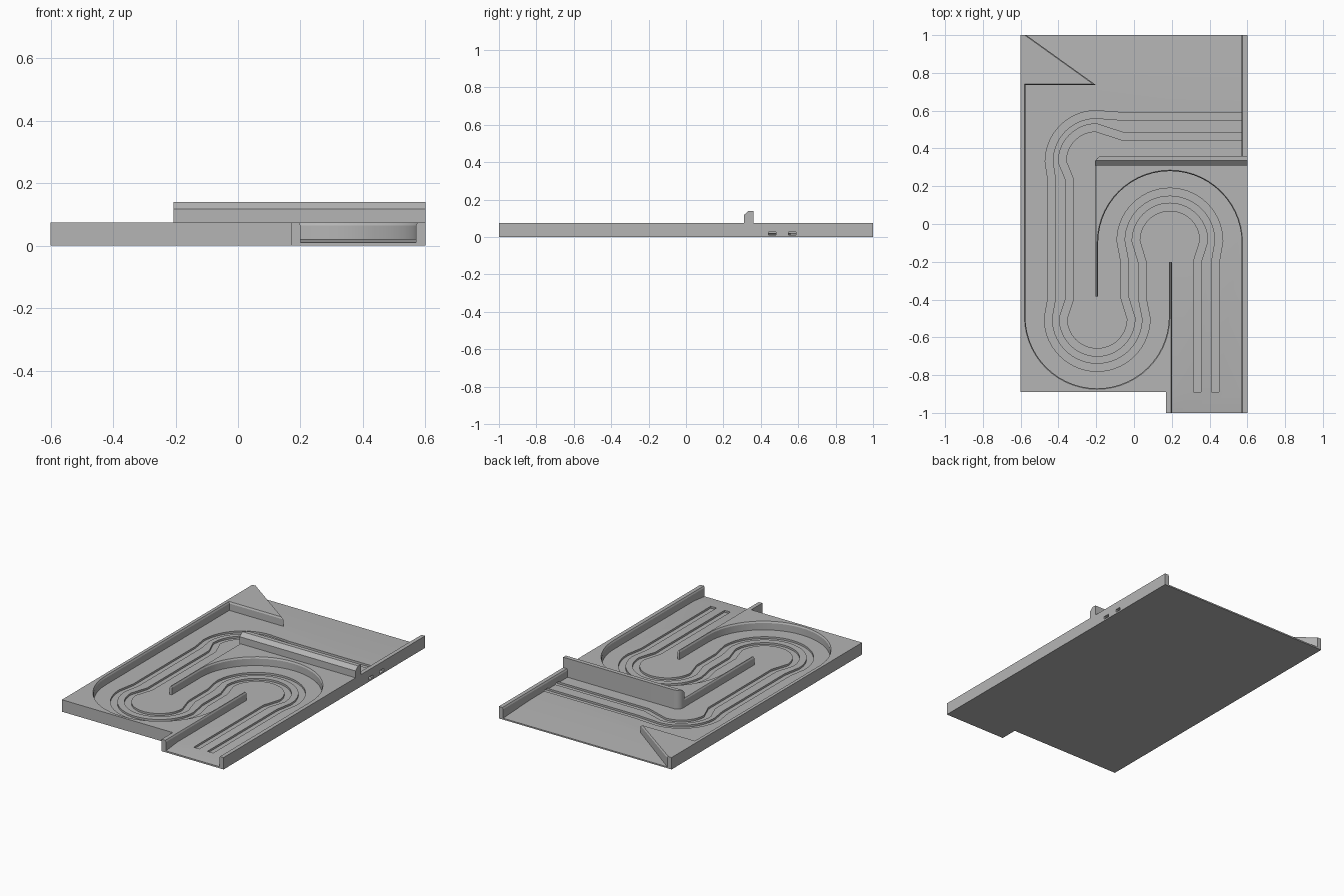
import bpy, bmesh
from math import sin, cos, radians
from mathutils import Vector

if "Cube" in bpy.data.objects:
    bpy.data.objects.remove(bpy.data.objects["Cube"], do_unlink=True)

grey = bpy.data.materials.new("plain_grey")
grey.use_nodes = True
grey.diffuse_color = (0.46, 0.46, 0.46, 1)
grey.node_tree.nodes["Principled BSDF"].inputs["Base Color"].default_value = grey.diffuse_color

FLOOR, SLOT, TOP = 0.022, 0.01, 0.075


def arc(cx, cy, r, a0, a1, steps=28):
    angles = [radians(a0 + (a1 - a0) * i / steps) for i in range(steps + 1)]
    return [(cx + r * cos(a), cy + r * sin(a)) for a in angles]


def offset(points, d, closed=True):
    """Shift a path to its right-hand side with mitred corners."""
    pts = [Vector(p) for p in points]
    out = []
    for i, p in enumerate(pts):
        before = pts[i - 1] if closed or i else None
        after = pts[(i + 1) % len(pts)] if closed or i < len(pts) - 1 else None
        normals = []
        for a, b in ((before, p), (p, after)):
            if a is not None and b is not None:
                t = (b - a).normalized()
                normals.append(Vector((t.y, -t.x)))
        n, m = normals[0], normals[-1]
        out.append(tuple(p + (n + m) * d / (1 + n.dot(m))))
    return out


def loft(name, levels):
    """Solid through rings; each level is a flat outline and a height or height rule."""
    bm = bmesh.new()
    rings = []
    for outline, z in levels:
        rings.append([bm.verts.new((x, y, z(y) if callable(z) else z)) for x, y in outline])
    for low, high in zip(rings, rings[1:]):
        n = len(low)
        for i in range(n):
            j = (i + 1) % n
            bm.faces.new((low[i], low[j], high[j], high[i]))
    bm.faces.new(rings[0][::-1])
    bm.faces.new(rings[-1])
    bmesh.ops.recalc_face_normals(bm, faces=bm.faces)
    mesh = bpy.data.meshes.new(name)
    bm.to_mesh(mesh)
    bm.free()
    mesh.materials.append(grey)
    obj = bpy.data.objects.new(name, mesh)
    bpy.context.collection.objects.link(obj)
    return obj


def activate(obj):
    bpy.ops.object.select_all(action='DESELECT')
    obj.select_set(True)
    bpy.context.view_layer.objects.active = obj


def cut(target, cutter):
    cutter.hide_render = True
    mod = target.modifiers.new("cut", 'BOOLEAN')
    mod.operation, mod.solver, mod.object = 'DIFFERENCE', 'EXACT', cutter
    activate(target)
    bpy.ops.object.modifier_apply(modifier=mod.name)
    bpy.data.objects.remove(cutter, do_unlink=True)


# Solid tray block with the entry tongue at the front
outline = [(-0.6, -0.89), (0.17, -0.89), (0.17, -1), (0.6, -1), (0.6, 1), (-0.6, 1)]
tray = loft("track_tray", [(outline, 0), (outline, TOP)])

# Winding corridor, chamfered along the top of its walls
corridor = (
    [(-0.575, 0.735)]
    + arc(-0.195, -0.49, 0.38, 180, 360)
    + [(0.185, -0.2), (0.2, -0.2), (0.2, -1.1), (0.57, -1.1)]
    + arc(0.19, -0.1, 0.38, 0, 180)
    + [(-0.19, -0.385), (-0.205, -0.385)]
    + arc(-0.165, 0.32, 0.04, 180, 90, 8)
    + [(0.57, 0.36), (0.57, 1.1), (-0.57, 1.1), (-0.57, 1), (-0.2, 0.735)]
)
wide = offset(corridor, 0.005)
cut(tray, loft("corridor_cutter", [(corridor, FLOOR), (corridor, 0.065),
                                   (wide, TOP), (wide, 0.1)]))

# Floor slopes down to thin lips at the front and back
front = [(0.2, -1.1), (0.57, -1.1), (0.57, -0.89), (0.2, -0.89)]
cut(tray, loft("front_slope_cutter", [(front, lambda y: FLOOR + (y + 0.89) * 0.11), (front, 0.03)]))
back = [(0.57, 0.735), (0.57, 1.1), (-0.57, 1.1), (-0.57, 1), (-0.2, 0.735)]
cut(tray, loft("back_slope_cutter", [(back, lambda y: FLOOR - (y - 0.735) * 0.05), (back, 0.03)]))

# Two lane slots that wind along the corridor and leave through the right wall
for s in (-1, 1):
    path = (
        [(0.383 + s * 0.048, -0.89), (0.383 + s * 0.048, -0.2)]
        + arc(0.19, -0.09, 0.22 + s * 0.04, 0, 180)
        + [(-0.003 - s * 0.046, -0.2), (-0.003 - s * 0.046, -0.39)]
        + arc(-0.195, -0.5, 0.22 - s * 0.04, 0, -180)
        + [(-0.387 + s * 0.048, -0.39), (-0.387 + s * 0.048, 0.23)]
        + arc(-0.2, 0.33, 0.215 - s * 0.035, 180, 90)
        + [(-0.05, 0.515 - s * 0.054), (0.65, 0.515 - s * 0.054)]
    )
    ribbon = offset(path, 0.02, False) + offset(path, -0.02, False)[::-1]
    cut(tray, loft("lane_cutter", [(ribbon, SLOT), (ribbon, 0.028)]))

# Tall cross wall with a rounded free end and a chamfered front edge
wall = [(-0.206, 0.31), (0.6, 0.31), (0.6, 0.361)] + arc(-0.165, 0.32, 0.041, 90, 180, 8)
crest = [(x, max(y, 0.335)) if y < 0.311 else (x, max(y, 0.336)) for x, y in wall]
divider = loft("cross_wall", [(wall, 0.015), (wall, 0.118), (crest, 0.14)])

for obj in (tray, divider):
    activate(obj)
    bpy.ops.object.shade_smooth_by_angle(angle=radians(20))
